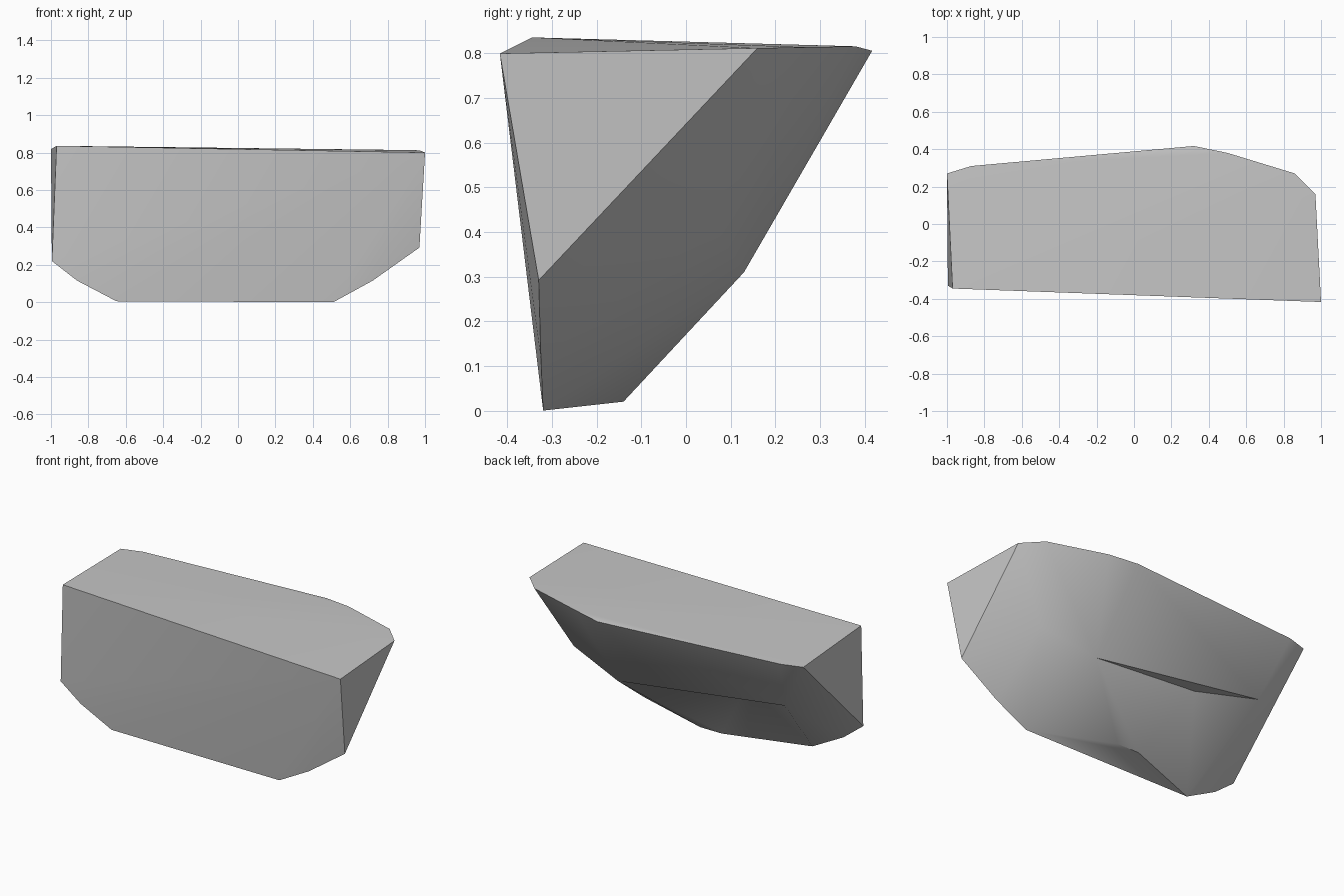
import bpy
import bmesh
import math
from mathutils import Vector

cube = bpy.data.objects.get("Cube")
if cube:
    bpy.data.objects.remove(cube, do_unlink=True)

# Stone colour
stone = bpy.data.materials.new("stone_grey")
stone.use_nodes = True
grey = (0.57, 0.57, 0.57, 1)
stone.diffuse_color = grey
stone.node_tree.nodes["Principled BSDF"].inputs["Base Color"].default_value = grey

# Outline of the flat top, the lower rim of the front, and the tapered underside
top_rim = [(-0.97, -0.345, 0.836), (1, -0.417, 0.80), (0.97, 0.16, 0.812),
           (0.86, 0.27, 0.814), (0.5, 0.38, 0.816), (0.32, 0.417, 0.806),
           (-0.87, 0.31, 0.818), (-1, 0.27, 0.818)]
front_rim = [(-0.995, -0.33, 0.22), (-0.86, -0.327, 0.115), (-0.65, -0.32, 0.005),
             (0.51, -0.32, 0), (0.72, -0.325, 0.115), (0.97, -0.33, 0.292)]
keel = (-0.15, -0.14, 0.02)
underside = [keel, (0, -0.14, 0.02), (0.38, 0.13, 0.31),
             (0.73, 0.065, 0.41), (-0.78, 0.14, 0.47)]

# Broken rock slab: the solid skin around those corners
bm = bmesh.new()
for p in top_rim + front_rim + underside:
    bm.verts.new(p)
bmesh.ops.convex_hull(bm, input=bm.verts[:])
bmesh.ops.recalc_face_normals(bm, faces=bm.faces[:])

# Shallow hollow worn into the back, spanning the faces beside the keel corner
corner = min(bm.verts, key=lambda v: (v.co - Vector(keel)).length)
worn = [f for f in corner.link_faces
        if f.normal.z > -0.93 and f.calc_center_median().x < -0.1]
patch = bmesh.ops.dissolve_faces(bm, faces=worn)["region"]
poked = bmesh.ops.poke(bm, faces=patch)
poked["verts"][0].co = (-0.43, 0.01, 0.45)

mesh = bpy.data.meshes.new("rock_slab")
bm.to_mesh(mesh)
bm.free()
mesh.materials.append(stone)
rock = bpy.data.objects.new("rock_slab", mesh)
bpy.context.collection.objects.link(rock)

# Smooth worn back, crisp broken edges
bpy.context.view_layer.objects.active = rock
rock.select_set(True)
bpy.ops.object.shade_smooth_by_angle(angle=math.radians(40))
